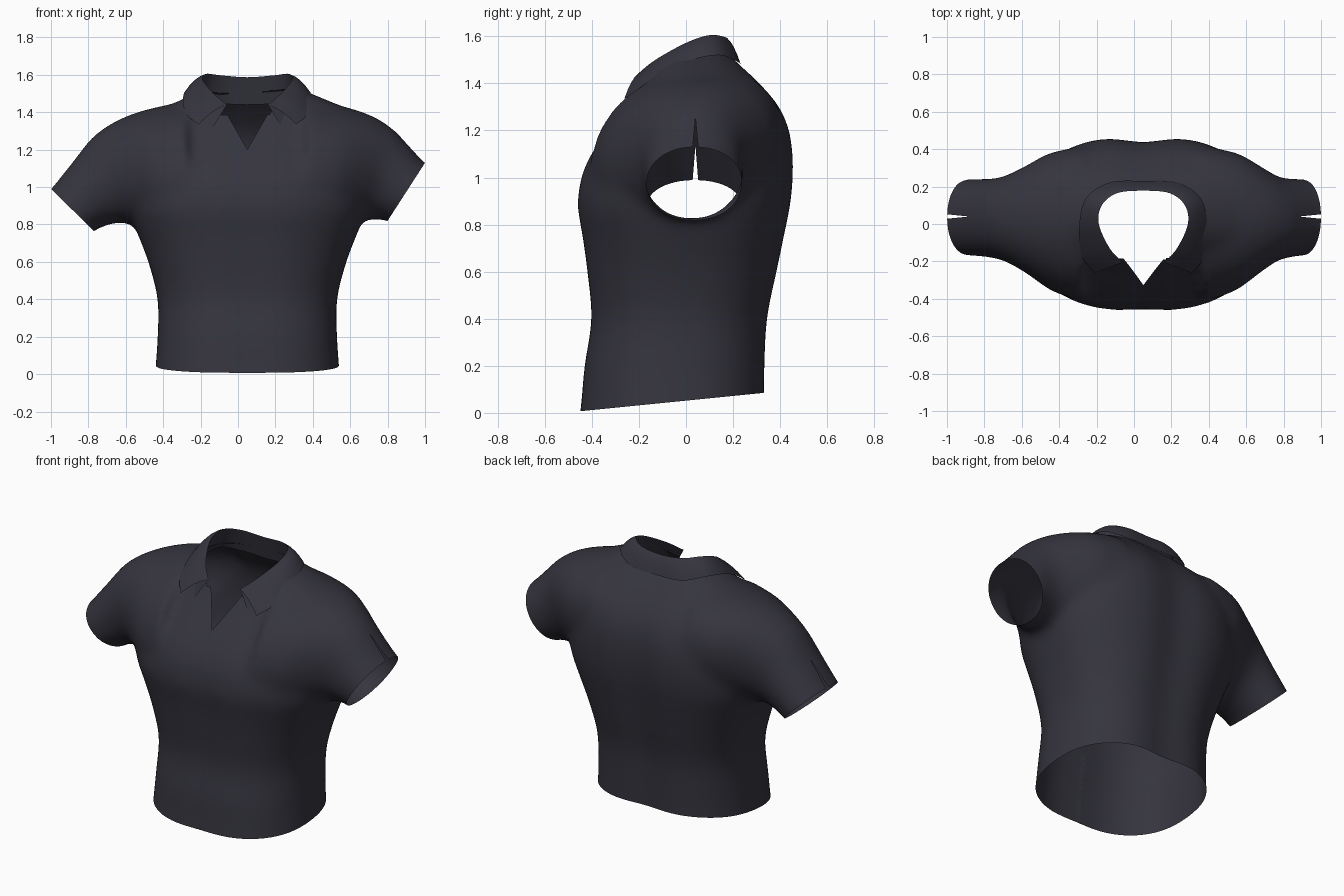
import bpy, bmesh, math
from mathutils import Vector

if "Cube" in bpy.data.objects:
    bpy.data.objects.remove(bpy.data.objects["Cube"])

CX = 0.05          # the shirt hangs slightly off centre
cloth = bpy.data.materials.new("charcoal_cloth")
cloth.diffuse_color = (0.036, 0.035, 0.049, 1)
cloth.use_nodes = True
cloth.node_tree.nodes["Principled BSDF"].inputs["Base Color"].default_value = cloth.diffuse_color


def resample(rows, steps):
    """Catmull-Rom curve through rows of numbers."""
    out = []
    last = len(rows) - 1
    for i in range(last):
        p0, p1, p2, p3 = (rows[max(0, min(last, i + k))] for k in (-1, 0, 1, 2))
        for s in range(steps):
            t = s / steps
            out.append(tuple(0.5 * (2 * b + (c - a) * t + (2 * a - 5 * b + 4 * c - d) * t * t
                                    + (3 * b - a - 3 * c + d) * t ** 3)
                             for a, b, c, d in zip(p0, p1, p2, p3)))
    out.append(tuple(rows[-1]))
    return out


def loft(bm, rings, closed):
    """Skin rings of points; closed rings also get end caps."""
    grid = [[bm.verts.new(p) for p in ring] for ring in rings]
    n = len(grid[0])
    faces = []
    for r0, r1 in zip(grid, grid[1:]):
        for i in range(n if closed else n - 1):
            j = (i + 1) % n
            faces.append(bm.faces.new((r0[i], r0[j], r1[j], r1[i])))
    if closed:
        faces += [bm.faces.new(grid[0]), bm.faces.new(grid[-1])]
    bmesh.ops.recalc_face_normals(bm, faces=faces)


def superellipse(n, power):
    for i in range(n):
        c, s = math.cos(math.tau * i / n), math.sin(math.tau * i / n)
        yield (math.copysign(abs(c) ** (2 / power), c),
               math.copysign(abs(s) ** (2 / power), s))


def make_object(name, bm):
    me = bpy.data.meshes.new(name)
    bm.to_mesh(me)
    bm.free()
    for p in me.polygons:
        p.use_smooth = True
    me.materials.append(cloth)
    ob = bpy.data.objects.new(name, me)
    bpy.context.collection.objects.link(ob)
    return ob


# Torso form: height, half width, front y, back y
torso = [(-.12, .50, -.475, .35), (.05, .49, -.455, .352), (.2, .48, -.442, .355),
         (.4, .48, -.412, .365), (.6, .53, -.43, .405), (.75, .587, -.45, .435),
         (.88, .635, -.471, .46), (1.0, .64, -.455, .472), (1.1, .63, -.41, .47),
         (1.2, .625, -.338, .452), (1.3, .60, -.258, .405), (1.4, .52, -.185, .318),
         (1.46, .40, -.145, .255), (1.52, .27, -.10, .195)]
# Sleeve forms: top x, top z, bottom x, bottom z, centre y, half depth
sleeve_right = [(.37, 1.47, .36, .76, 0, .405), (.57, 1.43, .51, .79, .01, .365),
                (.72, 1.38, .62, .81, .02, .285), (.83, 1.31, .70, .825, .028, .225),
                (.92, 1.215, .76, .825, .032, .21), (1.0, 1.13, .80, .82, .035, .206),
                (1.06, 1.09, .86, .78, .035, .20)]
sleeve_left = [(-.27, 1.46, -.26, .73, 0, .405), (-.47, 1.42, -.41, .76, .01, .365),
               (-.63, 1.365, -.52, .785, .02, .285), (-.77, 1.275, -.62, .81, .028, .225),
               (-.88, 1.14, -.70, .795, .032, .21), (-1.0, .99, -.77, .765, .035, .206),
               (-1.05, .94, -.82, .715, .035, .20)]

bm = bmesh.new()
rings = []
for z, a, yf, yb in resample(torso, 4):
    ring = []
    for ex, ey in superellipse(72, 2.4):
        x = a * ex
        half = (yb - yf) / 2 * ey
        half *= 1 - (.08 if ey > 0 else .03) * math.exp(-(x / .14) ** 2)   # spine and breastbone dip
        tilt = .04 * x * max(0, min(1, (z - .8) / .4))                    # one shoulder higher
        ring.append((CX + x, (yf + yb) / 2 + half, z + tilt))
    rings.append(ring)
loft(bm, rings, True)
for rows in (sleeve_right, sleeve_left):
    rings = []
    for tx, tz, bx, bz, yc, hw in resample(rows, 4):
        lean = .4 * max(0, hw - .2)               # shoulder leans back as it widens
        rings.append([((tx + bx) / 2 + (tx - bx) / 2 * ez, yc + hw * ey + lean * ez,
                       (tz + bz) / 2 + (tz - bz) / 2 * ez) for ey, ez in superellipse(48, 2.1)])
    loft(bm, rings, True)
shirt = make_object("shirt_body", bm)

# Fuse torso and sleeves into one soft form
fuse = shirt.modifiers.new("fuse", 'REMESH')
fuse.mode = 'VOXEL'
fuse.voxel_size = 0.02
soft = shirt.modifiers.new("soften", 'SMOOTH')
soft.factor = 0.5
soft.iterations = 24
bpy.context.view_layer.update()
fused = shirt.evaluated_get(bpy.context.evaluated_depsgraph_get())
bm = bmesh.new()
bm.from_mesh(fused.to_mesh())
fused.to_mesh_clear()
shirt.modifiers.clear()


def bisect(co, no):
    bmesh.ops.bisect_plane(bm, geom=bm.verts[:] + bm.edges[:] + bm.faces[:], dist=1e-5,
                           plane_co=co, plane_no=no)


def cut_away(planes, region):
    """Remove the cloth in front of all the planes, inside the region."""
    planes = [(Vector(c), Vector(n).normalized()) for c, n in planes]
    for co, no in planes:
        bisect(co, no)
    doomed = []
    for f in bm.faces:
        m = f.calc_center_median()
        if region(m) and all((m - co).dot(no) > 0 for co, no in planes):
            doomed.append(f)
    bmesh.ops.delete(bm, geom=doomed, context='FACES')


# Hem, sloping up to the back
cut_away([((0, 0, .052), (0, .1, -1))], lambda m: m.z < .4)
# Cuffs
cut_away([((.8, 0, .82), (.31, 0, -.2))], lambda m: m.x > .62 and m.z > .68)
cut_away([((-.77, 0, .765), (-.225, 0, -.23))], lambda m: m.x < -.55 and m.z > .66)
# Narrow slit on the top of each cuff
for side in (1, -1):
    apex = (side * .88, .04, 1.2)
    cut_away([(apex, (side * .10, 1, 0)), (apex, (side * .10, -1, 0))],
             lambda m: m.x * side > .87 and m.z > .96 and abs(m.y - .04) < .05)
# Neck hole, its edge hidden under the collar
cut_away([], lambda m: m.z > 1.2 and ((m.x - CX) / .28) ** 2 + (m.y / .205) ** 2 < 1)
# Open V at the throat
apex = (.05, 0, 1.2)
cut_away([(apex, (1, 0, .57)), (apex, (-1, 0, .57))], lambda m: m.y < 0 and m.z > 1.19)

# Front opening: one edge tucked behind the other
PX = .04
bisect((PX, 0, 0), (1, 0, 0))


def on_opening(v):
    return abs(v.co.x - PX) < 1e-4 and v.co.y < 0 and (v.co.z < .45 or .94 < v.co.z < 1.23)


bmesh.ops.split_edges(bm, edges=[e for e in bm.edges if all(on_opening(v) for v in e.verts)])
for v in bm.verts:
    if on_opening(v) and v.is_boundary and all(f.calc_center_median().x > PX for f in v.link_faces):
        v.co.y += .006
        v.co.x -= .025
bm.to_mesh(shirt.data)
bm.free()
for p in shirt.data.polygons:
    p.use_smooth = True

# Collar: half curves from throat to nape, mirrored about the neck
rim = [(.11, -.205, 1.44), (.18, -.13, 1.50), (.238, 0, 1.572), (.222, .10, 1.605),
       (.14, .165, 1.597), (0, .178, 1.587)]
fall = [(.26, -.262, 1.335), (.33, -.165, 1.395), (.342, 0, 1.49), (.305, .14, 1.52),
        (.18, .222, 1.49), (0, .23, 1.482)]


def full_curve(half):
    pts = half + [(-x, y, z) for x, y, z in reversed(half[:-1])]
    return [Vector((CX + x, y, z)) for x, y, z in resample(pts, 6)]


rim_pts, fall_pts = full_curve(rim), full_curve(fall)
rows = []
for t in (1, .75, .5, .25, 0):                       # folded-over leaf, slightly bulged
    rise = Vector((0, 0, .06 * t * (1 - t)))
    rows.append([r.lerp(f, t) + rise for r, f in zip(rim_pts, fall_pts)])
bm = bmesh.new()
loft(bm, rows, False)
make_object("collar_leaf", bm)

# Collar stand inside the fold, reaching down to the neck hole
bm = bmesh.new()
loft(bm, [[r.lerp(f, t) - Vector((0, 0, .14 * t)) for r, f in zip(rim_pts, fall_pts)]
          for t in (0, .2, .4, .6)], False)
make_object("collar_stand", bm)
